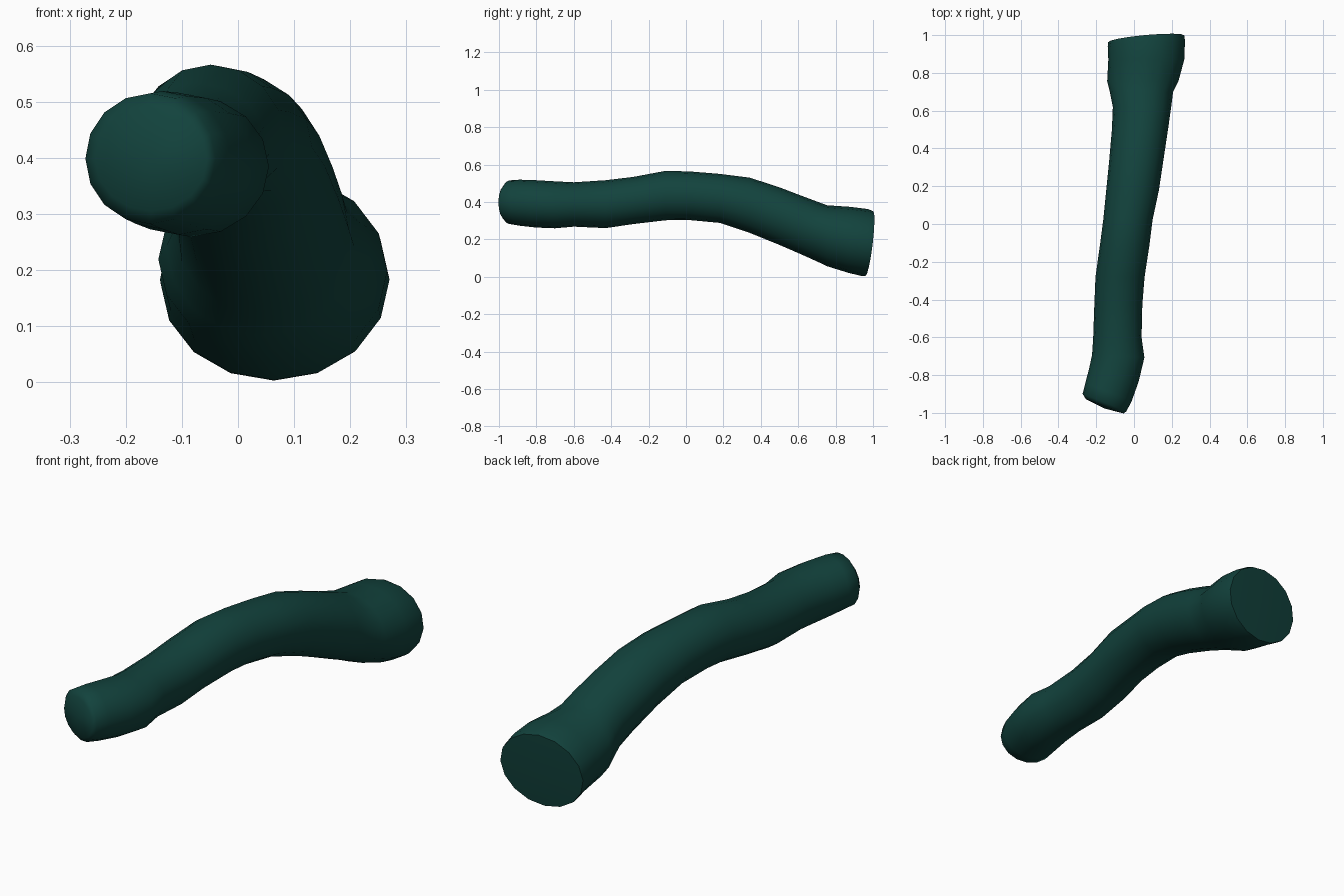
import bpy, bmesh, math

SIDES = 16

# centre y, left x, right x, bottom z, top z, y slope along x, y slope along z
sections = [
    (-0.965, -0.255, -0.055, 0.305, 0.490, -0.38, 0.00),
    (-0.945, -0.272, -0.040, 0.282, 0.515, -0.40, 0.00),
    (-0.890, -0.258, -0.012, 0.273, 0.519, -0.38, 0.00),
    (-0.800, -0.238, 0.025, 0.263, 0.516, -0.25, 0.00),
    (-0.700, -0.222, 0.055, 0.259, 0.510, -0.05, 0.00),
    (-0.600, -0.216, 0.040, 0.268, 0.505, 0.00, 0.00),
    (-0.430, -0.210, 0.044, 0.260, 0.516, 0.00, 0.00),
    (-0.280, -0.204, 0.056, 0.282, 0.534, 0.00, 0.00),
    (-0.110, -0.180, 0.082, 0.302, 0.566, 0.00, 0.00),
    (0.020, -0.163, 0.098, 0.303, 0.563, 0.00, 0.00),
    (0.180, -0.147, 0.132, 0.288, 0.550, 0.00, 0.00),
    (0.340, -0.131, 0.156, 0.235, 0.530, 0.00, 0.00),
    (0.500, -0.117, 0.180, 0.170, 0.478, 0.00, 0.00),
    (0.620, -0.112, 0.197, 0.118, 0.432, 0.00, 0.00),
    (0.700, -0.128, 0.207, 0.082, 0.402, 0.00, 0.00),
    (0.755, -0.142, 0.235, 0.056, 0.382, 0.00, 0.00),
    (0.870, -0.136, 0.266, 0.022, 0.374, 0.00, 0.03),
    (0.955, -0.139, 0.270, 0.004, 0.362, 0.07, 0.10),
    (0.980, -0.138, 0.266, 0.003, 0.350, 0.09, 0.12),
]


def add_ring(bm, y, x0, x1, z0, z1, slope_x, slope_z):
    cx, cz = (x0 + x1) / 2, (z0 + z1) / 2
    rx, rz = (x1 - x0) / 2, (z1 - z0) / 2
    ring = []
    for i in range(SIDES):
        a = math.tau * i / SIDES
        dx, dz = rx * math.cos(a), rz * math.sin(a)
        ring.append(bm.verts.new((cx + dx, y + slope_x * dx + slope_z * dz, cz + dz)))
    return ring


def add_cap(bm, ring, bulge):
    # fan of triangles to a slightly domed centre
    centre = sum((v.co for v in ring[1:]), ring[0].co.copy()) / SIDES
    centre.y += bulge
    tip = bm.verts.new(centre)
    for i in range(SIDES):
        bm.faces.new((ring[i], ring[(i + 1) % SIDES], tip))


# Bent tube with a swollen sleeve at each end
bm = bmesh.new()
rings = [add_ring(bm, *s) for s in sections]
for a, b in zip(rings, rings[1:]):
    for i in range(SIDES):
        j = (i + 1) % SIDES
        bm.faces.new((a[i], a[j], b[j], b[i]))
add_cap(bm, rings[0], -0.012)
add_cap(bm, rings[-1], 0.008)
bmesh.ops.recalc_face_normals(bm, faces=bm.faces)

mesh = bpy.data.meshes.new("bent_tube")
bm.to_mesh(mesh)
bm.free()
tube = bpy.data.objects.new("bent_tube", mesh)
bpy.context.collection.objects.link(tube)

# Dark teal colour
mat = bpy.data.materials.new("dark_teal")
mat.diffuse_color = (0.006, 0.055, 0.046, 1)
mesh.materials.append(mat)

bpy.context.view_layer.objects.active = tube
tube.select_set(True)
bpy.ops.object.shade_smooth_by_angle(angle=math.radians(60))
